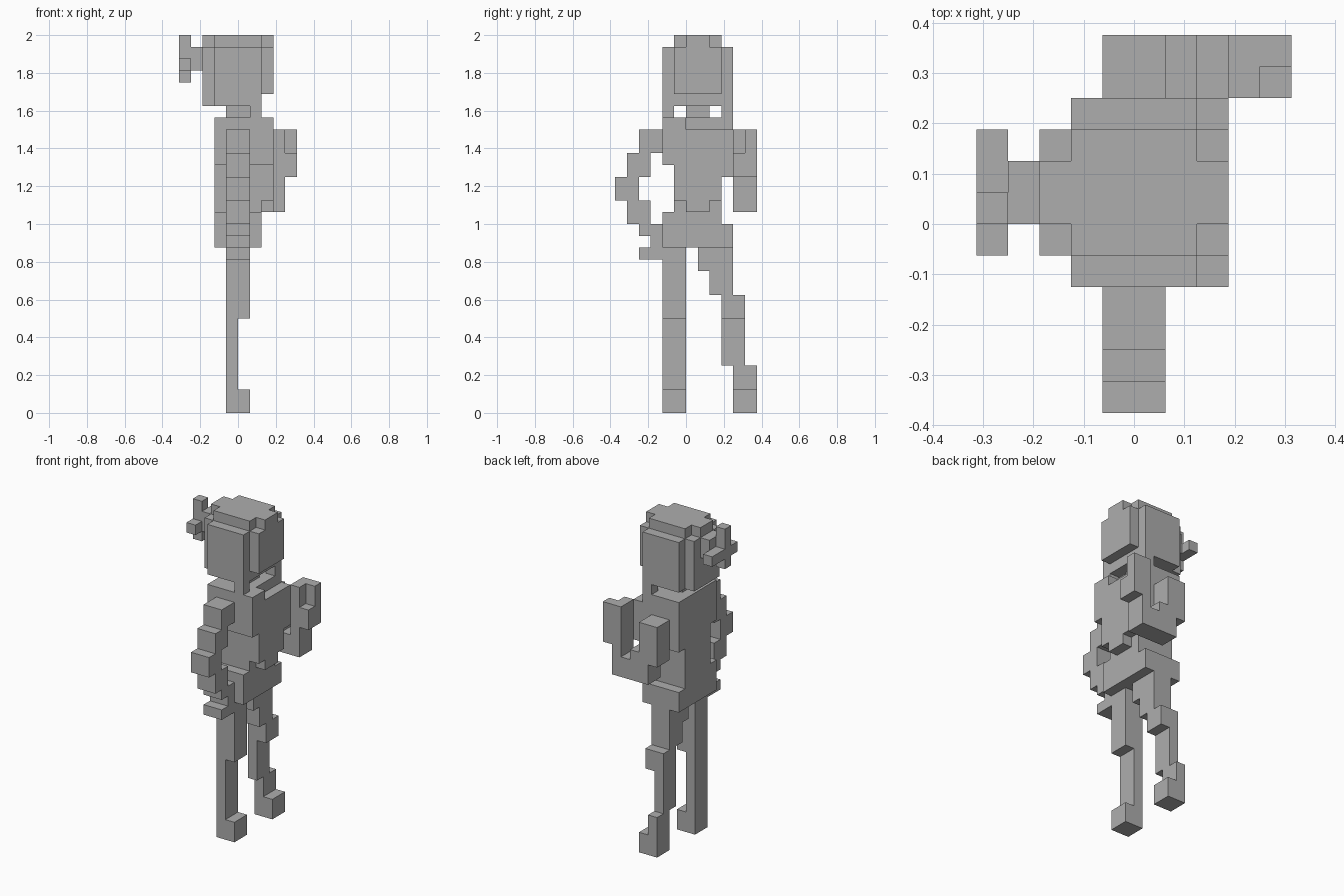
import bpy
import bmesh
from math import radians
from mathutils import Vector

UNIT = 1 / 16  # edge of one building block

cube = bpy.data.objects.get("Cube")
if cube:
    bpy.data.objects.remove(cube, do_unlink=True)

# Single flat colour
grey = bpy.data.materials.new("plain_grey")
grey.use_nodes = True
colour = (0.42, 0.42, 0.42, 1)
grey.diffuse_color = colour
for node in grey.node_tree.nodes:
    if node.type == 'BSDF_PRINCIPLED':
        node.inputs["Base Color"].default_value = colour
        node.inputs["Roughness"].default_value = 0.9

parts = {}


def block(x, y, z):
    """Cells filling a box given by three (low, high) ranges."""
    return {(i, j, k) for i in range(*x) for j in range(*y) for k in range(*z)}


def add(name, *boxes):
    parts.setdefault(name, set()).update(*(block(*b) for b in boxes))


# Head: hair volume, stepped crown, face and back of the hair
full, inner, middle = (-2, 4), (-1, 3), (0, 2)
add("head", ((-2, 2), full, (26, 31)))
add("crown", ((-2, 2), inner, (31, 32)), ((-3, 3), middle, (31, 32)))
add("face", ((2, 3), inner, (27, 31)))
add("back_hair", ((-3, -2), inner, (26, 31)))
for side, y in (("right", (-2, -1)), ("left", (3, 4))):
    add(side + "_hair_strand", ((1, 2), y, (25, 26)))
add("neck", ((-1, 1), middle, (25, 26)))

# Ponytail: band and cross-shaped tip
add("ponytail_band", ((-4, -3), middle, (29, 31)))
add("ponytail", ((-5, -4), (0, 1), (28, 32)), ((-5, -4), inner, (29, 30)))

# Torso
add("chest", ((-2, 3), full, (21, 24)), ((-2, 2), full, (24, 25)),
    ((2, 3), (-2, 0), (24, 25)), ((-2, 3), (3, 4), (20, 21)))
add("waist", ((-2, 3), inner, (18, 21)), ((-2, 2), inner, (16, 18)),
    ((2, 3), middle, (17, 18)))
add("hips", ((-2, 2), full, (14, 16)), ((-2, 2), (-2, -1), (16, 17)))

# Arm bent with the hand on the hip: (y range, z range) steps
limb = (-1, 1)
for y, z in (((-4, -2), (22, 24)), ((-5, -3), (20, 22)), ((-6, -4), (18, 20)),
             ((-5, -3), (16, 18)), ((-4, -2), (15, 16)), ((-3, -2), (14, 15)),
             ((-4, -2), (13, 14))):
    add("bent_arm", (limb, y, z))

# Arm reaching forward with a raised hand
outer = (4, 6)
add("upper_arm", (limb, outer, (19, 23)))
add("forearm", ((0, 4), outer, (17, 19)), ((1, 2), outer, (19, 20)),
    ((3, 4), outer, (19, 20)))
add("raised_hand", ((3, 5), outer, (20, 24)))
parts["raised_hand"] -= block((4, 5), (4, 5), (22, 24))

# Legs: straight one, and one stepping outward
shin, foot = (-1, 0), (0, 2)
add("straight_leg", (limb, (-2, 0), (8, 14)), (shin, (-2, 0), (2, 8)),
    (limb, (-2, 0), foot))
add("stepping_leg", (limb, (1, 4), (12, 14)), (limb, (2, 4), (10, 12)),
    (limb, (3, 5), (8, 10)), (shin, (3, 5), (4, 8)),
    (shin, outer, (2, 4)), (limb, outer, foot))

filled = set().union(*parts.values())


def build(name, cells):
    """Mesh only the exposed block sides, then merge flat areas."""
    bm = bmesh.new()
    for cell in sorted(cells):
        centre = Vector(cell) + Vector((0.5, 0.5, 0.5))
        for axis in range(3):
            for sign in (-1, 1):
                n = Vector((0, 0, 0))
                n[axis] = sign
                if tuple(int(c + d) for c, d in zip(cell, n)) in filled:
                    continue
                u = Vector((0, 0, 0))
                u[(axis + 1) % 3] = 0.5
                v = n.cross(u)
                ring = (-u - v, u - v, u + v, v - u)
                bm.faces.new([bm.verts.new((centre + n / 2 + r) * UNIT) for r in ring])
    bmesh.ops.remove_doubles(bm, verts=bm.verts, dist=UNIT / 100)
    bmesh.ops.dissolve_limit(bm, angle_limit=radians(1), verts=bm.verts, edges=bm.edges)
    mesh = bpy.data.meshes.new(name)
    bm.to_mesh(mesh)
    bm.free()
    mesh.materials.append(grey)
    bpy.context.collection.objects.link(bpy.data.objects.new(name, mesh))


for part_name, part_cells in parts.items():
    build(part_name, part_cells)
